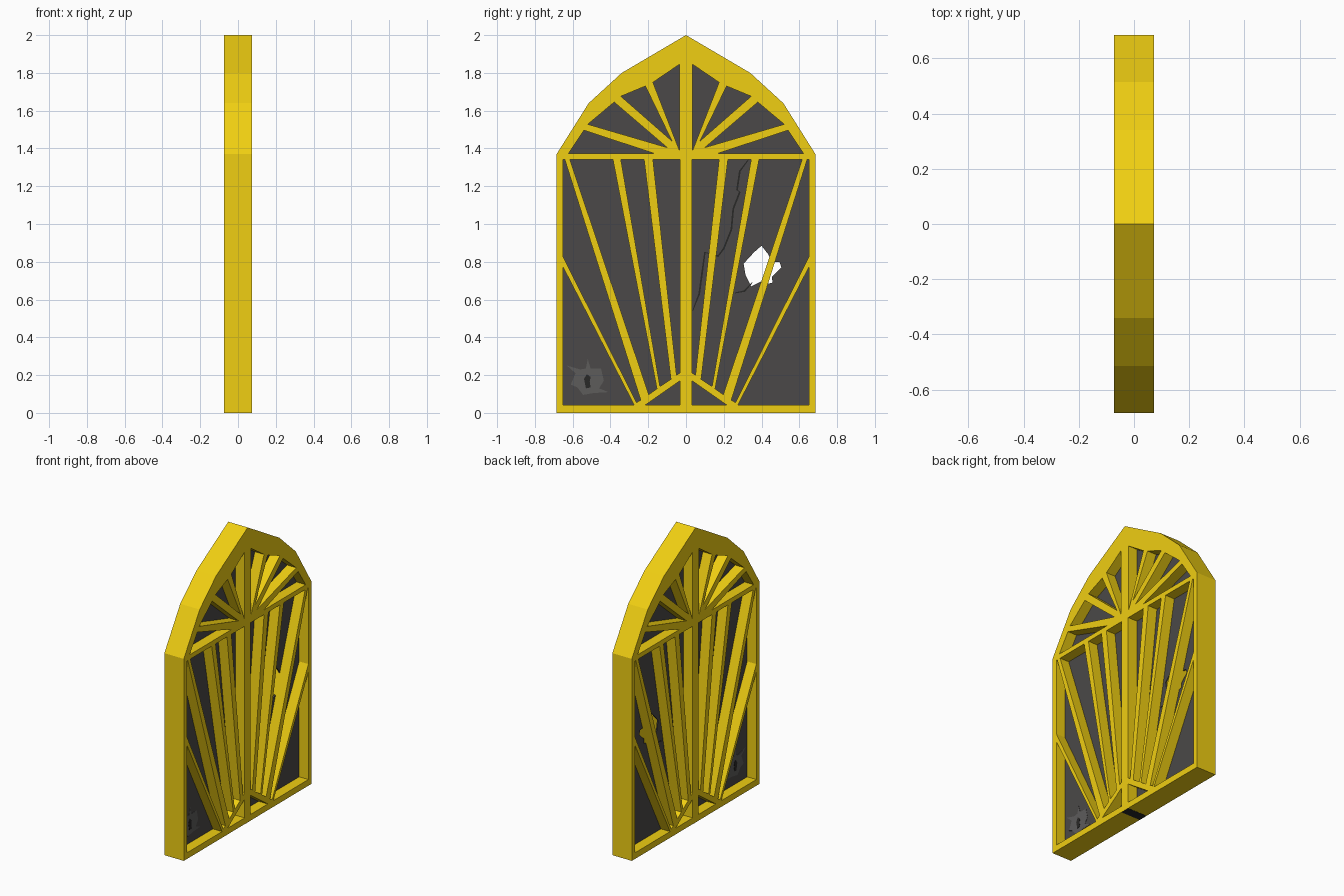
import bpy, bmesh
from mathutils import Matrix, Vector

if "Cube" in bpy.data.objects:
    bpy.data.objects.remove(bpy.data.objects["Cube"])

# local (x, y, z) -> world (y, z, x): profiles are drawn as (y, z), thickness runs along x
TO_WORLD = Matrix(((0, 0, 1, 0), (1, 0, 0, 0), (0, 1, 0, 0), (0, 0, 0, 1)))


def material(name, rgb):
    m = bpy.data.materials.new(name)
    m.diffuse_color = (*rgb, 1)
    m.use_nodes = True
    m.node_tree.nodes["Principled BSDF"].inputs["Base Color"].default_value = m.diffuse_color
    return m


gold = material("gold_paint", (0.87, 0.62, 0.006))
glass = material("dark_glass", (0.07, 0.066, 0.065))
grey = material("stain_grey", (0.11, 0.107, 0.105))
black = material("crack_black", (0.022, 0.021, 0.02))


def mirror(pts):
    return [(-y, z) for y, z in reversed(pts)]


def plate(name, loops, half, mat):
    """Flat plate from an outline plus hole loops, extruded both ways along x."""
    cu = bpy.data.curves.new(name + "_profile", 'CURVE')
    cu.dimensions, cu.fill_mode, cu.extrude = '2D', 'BOTH', half
    for pts in loops:
        s = cu.splines.new('POLY')
        s.points.add(len(pts) - 1)
        for p, (y, z) in zip(s.points, pts):
            p.co = (y, z, 0, 1)
        s.use_cyclic_u = True
    tmp = bpy.data.objects.new(name + "_profile", cu)
    bpy.context.collection.objects.link(tmp)
    dg = bpy.context.evaluated_depsgraph_get()
    me = bpy.data.meshes.new_from_object(tmp.evaluated_get(dg))
    bpy.data.objects.remove(tmp)
    bm = bmesh.new()
    bm.from_mesh(me)
    bmesh.ops.remove_doubles(bm, verts=bm.verts, dist=1e-5)
    bmesh.ops.recalc_face_normals(bm, faces=bm.faces)
    bm.transform(TO_WORLD)
    for f in bm.faces:
        f.smooth = False
    bm.to_mesh(me)
    bm.free()
    me.materials.clear()
    me.materials.append(mat)
    me.name = name
    ob = bpy.data.objects.new(name, me)
    bpy.context.collection.objects.link(ob)
    return ob


def ribbon(pts, w):
    """Outline of a tapering strip along a polyline."""
    left, right = [], []
    for i, p in enumerate(pts):
        a, b = Vector(pts[max(i - 1, 0)]), Vector(pts[min(i + 1, len(pts) - 1)])
        n = (b - a).orthogonal().normalized() * w * (0.25 if i in (0, len(pts) - 1) else 0.5)
        left.append(tuple(Vector(p) + n))
        right.append(tuple(Vector(p) - n))
    return left + right[::-1]


# window frame with its sunburst bars: outer outline, openings on one half, mirrored
half_arch = [(0.685, 0), (0.685, 1.37), (0.515, 1.64), (0.34, 1.80)]
outline = half_arch + [(0, 2.0)] + mirror(half_arch)
fan_openings = [
    [(0.035, 1.39), (0.035, 1.845), (0.175, 1.75)],
    [(0.075, 1.44), (0.215, 1.73), (0.345, 1.676)],
    [(0.10, 1.405), (0.38, 1.645), (0.52, 1.528)],
    [(0.17, 1.374), (0.54, 1.496), (0.622, 1.374)],
]
ray_openings = [
    [(0.032, 0.212), (0.032, 1.342), (0.175, 1.342), (0.05, 0.2)],
    [(0.08, 0.178), (0.222, 1.342), (0.345, 1.342), (0.138, 0.14)],
    [(0.154, 0.128), (0.387, 1.342), (0.615, 1.342), (0.197, 0.097)],
    [(0.24, 0.068), (0.642, 1.342), (0.65, 1.342), (0.65, 0.825), (0.262, 0.055)],
    [(0.275, 0.042), (0.65, 0.77), (0.65, 0.042)],
    [(0.032, 0.17), (0.032, 0.042), (0.215, 0.042)],
]
openings = fan_openings + ray_openings
plate("sunburst_frame", [outline] + openings + [mirror(o) for o in openings], 0.073, gold)

# dark glass with a broken hole
hole = [(0.40, 0.885), (0.435, 0.84), (0.455, 0.80), (0.495, 0.80), (0.505, 0.77), (0.455, 0.72),
        (0.458, 0.69), (0.42, 0.68), (0.395, 0.695), (0.345, 0.67), (0.315, 0.73), (0.305, 0.79),
        (0.36, 0.85)]
pane = [(0.665, 0.02), (0.665, 1.36), (0.50, 1.60), (0.33, 1.75)]
plate("glass_pane", [pane + [(0, 1.94)] + mirror(pane), hole], 0.004, glass)

# cracks in the glass
long_crack = [(0.33, 1.34), (0.285, 1.28), (0.27, 1.18), (0.285, 1.17), (0.25, 1.08), (0.24, 0.97),
              (0.20, 0.87), (0.17, 0.83), (0.10, 0.85), (0.085, 0.74), (0.07, 0.63), (0.035, 0.54)]
short_crack = [(0.26, 0.635), (0.31, 0.645), (0.35, 0.69)]
plate("long_crack", [ribbon(long_crack, 0.009)], 0.0055, black)
plate("short_crack", [ribbon(short_crack, 0.009)], 0.0055, black)

# grey splash in the lower corner, with a dark core
splash = [(-0.61, 0.15), (-0.585, 0.21), (-0.63, 0.25), (-0.56, 0.23), (-0.53, 0.235), (-0.52, 0.285),
          (-0.505, 0.235), (-0.45, 0.235), (-0.435, 0.17), (-0.46, 0.13), (-0.41, 0.11),
          (-0.49, 0.105), (-0.545, 0.095), (-0.575, 0.135)]
core = [(-0.54, 0.18), (-0.525, 0.205), (-0.505, 0.19), (-0.51, 0.165), (-0.505, 0.135),
        (-0.53, 0.13), (-0.535, 0.155)]
plate("glass_splash", [splash], 0.0055, grey)
plate("splash_core", [core], 0.007, black)

# dark plug under the centre mullion
plate("mullion_plug", [[(-0.032, -0.001), (0.032, -0.001), (0.032, 0.01), (-0.032, 0.01)]],
      0.0725, black)
